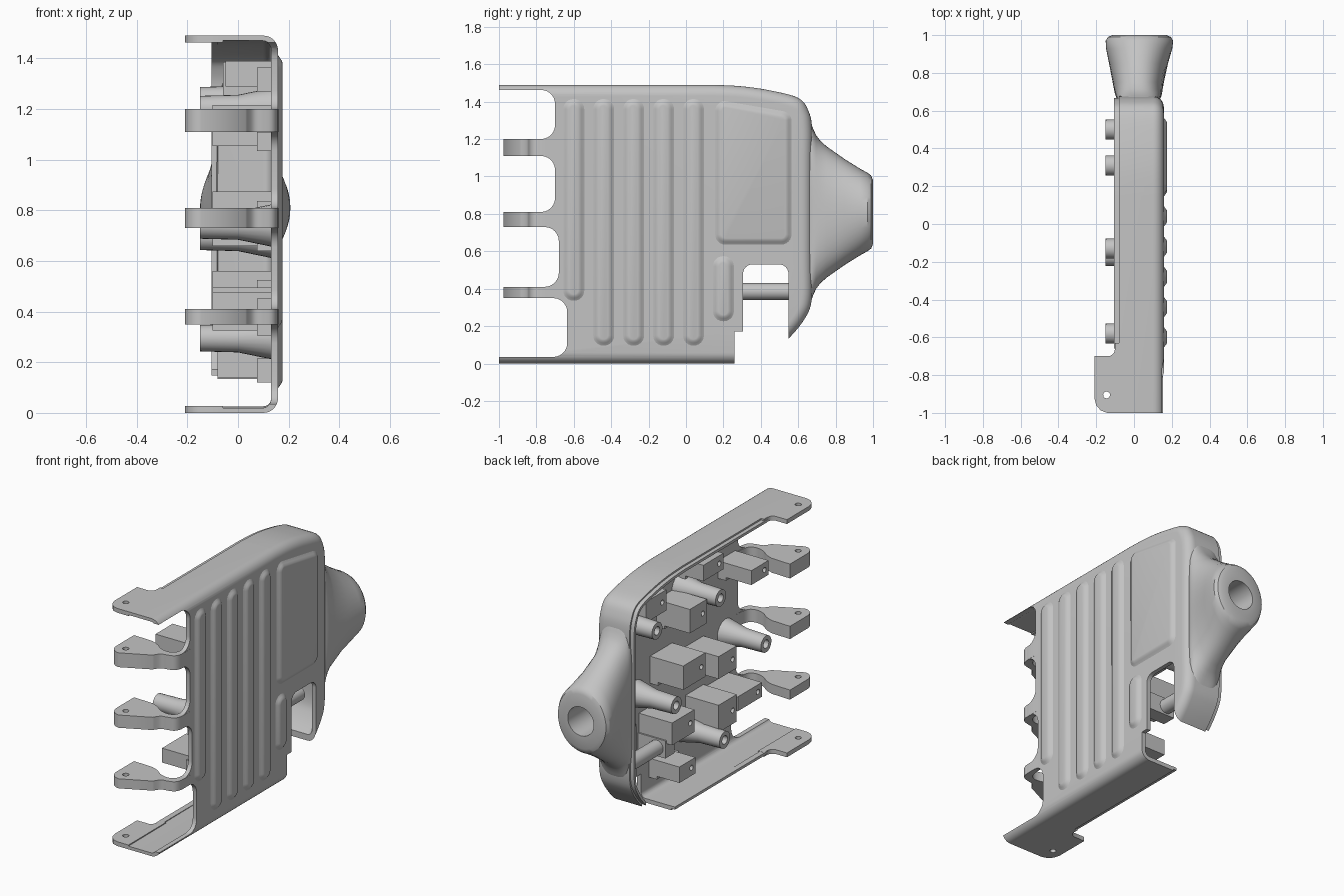
import bpy, bmesh, math
from mathutils import Vector

if "Cube" in bpy.data.objects:
    bpy.data.objects.remove(bpy.data.objects["Cube"], do_unlink=True)

grey = bpy.data.materials.new("light_grey")
grey.use_nodes = True
COLOUR = (0.55, 0.55, 0.55, 1)
grey.diffuse_color = COLOUR
grey.node_tree.nodes["Principled BSDF"].inputs["Base Color"].default_value = COLOUR


def activate(ob):
    bpy.ops.object.select_all(action='DESELECT')
    ob.select_set(True)
    bpy.context.view_layer.objects.active = ob


def smooth(ob):
    activate(ob)
    bpy.ops.object.shade_smooth_by_angle(angle=math.radians(32))


def loft(name, rings, caps=(True, True), closed=False):
    """Skin a list of equal closed rings."""
    bm = bmesh.new()
    rows = [[bm.verts.new(p) for p in ring] for ring in rings]
    n = len(rows[0])
    for a, b in zip(rows, rows[1:] + (rows[:1] if closed else [])):
        for i in range(n):
            j = (i + 1) % n
            bm.faces.new((a[i], a[j], b[j], b[i]))
    if caps[0]:
        bm.faces.new(rows[0][::-1])
    if caps[1]:
        bm.faces.new(rows[-1])
    bmesh.ops.recalc_face_normals(bm, faces=bm.faces)
    me = bpy.data.meshes.new(name)
    bm.to_mesh(me)
    bm.free()
    ob = bpy.data.objects.new(name, me)
    me.materials.append(grey)
    bpy.context.collection.objects.link(ob)
    return ob


def spline(pts, n=5):
    """Catmull-Rom curve through the points."""
    p = [Vector(q) for q in [pts[0]] + pts + [pts[-1]]]
    out = []
    for a, b, c, d in zip(p, p[1:], p[2:], p[3:]):
        for k in range(n):
            t = k / n
            out.append(0.5 * (2 * b + (c - a) * t + (2 * a - 5 * b + 4 * c - d) * t * t
                              + (3 * b - a - 3 * c + d) * t ** 3))
    return [tuple(q) for q in out + [p[-1]]]


def inset(outline, d):
    """Offset a counter-clockwise outline inwards."""
    pts = [Vector(p) for p in outline]
    out = []
    for i, p in enumerate(pts):
        e1 = (p - pts[i - 1]).normalized()
        e2 = (pts[(i + 1) % len(pts)] - p).normalized()
        n1, n2 = Vector((-e1.y, e1.x)), Vector((-e2.y, e2.x))
        m = (n1 + n2).normalized()
        out.append(p + m * d / max(0.4, m.dot(n1)))
    return out


def rounded(y0, z0, y1, z1, r, n=6):
    out = []
    for k, (cy, cz) in enumerate(((y1 - r, z0 + r), (y1 - r, z1 - r),
                                  (y0 + r, z1 - r), (y0 + r, z0 + r))):
        for i in range(n + 1):
            t = math.pi / 2 * (k - 1 + i / n)
            out.append((cy + r * math.cos(t), cz + r * math.sin(t)))
    return out


def side_rings(outline, steps):
    """Rings in the side plane, from (x, inset) steps."""
    return [[(x, p[0], p[1]) for p in inset(outline, d)] for x, d in steps]


def slab(name, outline, z0, z1):
    return loft(name, [[(x, y, z) for x, y in outline] for z in (z0, z1)])


def box(name, x0, x1, y0, y1, z0, z1):
    return slab(name, [(x0, y0), (x1, y0), (x1, y1), (x0, y1)], z0, z1)


def tube(name, axis, centre, steps, n=24):
    """Round part along an axis from (position, radius) steps."""
    rings = []
    for s, r in steps:
        ring = []
        for i in range(n):
            a = centre[0] + r * math.cos(2 * math.pi * i / n)
            b = centre[1] + r * math.sin(2 * math.pi * i / n)
            ring.append({"x": (s, a, b), "y": (a, s, b), "z": (a, b, s)}[axis])
        rings.append(ring)
    return loft(name, rings)


def cut(ob, cutter):
    cutter.hide_render = True
    m = ob.modifiers.new("cut", 'BOOLEAN')
    m.operation, m.solver, m.object = 'DIFFERENCE', 'EXACT', cutter
    activate(ob)
    bpy.ops.object.modifier_apply(modifier="cut")
    bpy.data.objects.remove(cutter, do_unlink=True)


# Body shell: side wall with rounded edge and rim
outline = [(-1.2, 0), (0.36, 0)] + spline(
    [(0.43, 0.03), (0.55, 0.135), (0.635, 0.24), (0.672, 0.34), (0.675, 0.55), (0.675, 1.05),
     (0.675, 1.25), (0.655, 1.35), (0.6, 1.42), (0.45, 1.46), (0.3, 1.482), (0.15, 1.49)]) + [(-1.2, 1.49)]
R, WALL = 0.058, 0.158
arc = [(WALL - R + R * math.sin(t), R - R * math.cos(t))
       for t in (math.pi / 2 * i / 7 for i in range(8))]
body = loft("body_shell", side_rings(outline, [(-0.08, 0)] + arc), (False, True))
m = body.modifiers.new("thickness", 'SOLIDIFY')
m.thickness, m.offset = 0.027, -1
activate(body)
bpy.ops.object.modifier_apply(modifier="thickness")

# Thin lip standing on the rim
lip = loft("rim_lip", side_rings(outline, [(-0.07, 0.01), (-0.105, 0.01), (-0.105, 0.0265), (-0.07, 0.0265)]),
           (False, False), True)

# Front openings and lower notch
for z0, z1, y1 in ((0.035, 0.35, -0.635), (0.41, 0.73, -0.68), (0.81, 1.11, -0.7), (1.2, 1.463, -0.7)):
    cut(body, loft("opening_cutter", side_rings(rounded(-1.4, z0, y1, z1, 0.075), [(-0.4, 0), (0.4, 0)])))
cut(body, box("front_cutter", -0.4, 0.4, -1.4, -0.79, 0.035, 1.463))
for ob, front in ((body, -1.0), (lip, -0.66)):
    cut(ob, box("end_cutter", -0.4, 0.4, -1.4, front, -0.2, 1.7))
    cut(ob, loft("notch_cutter", side_rings(rounded(0.305, -0.4, 0.548, 0.53, 0.05), [(-0.4, 0), (0.4, 0)])))
    cut(ob, box("step_cutter", -0.4, 0.4, 0.26, 0.4, -0.2, 0.17))
    smooth(ob)

# Flared rear nozzle with a round bore
NOZZLE = [(0.64, 0.54, -0.08, 0.125, 5), (0.665, 0.485, -0.092, 0.14, 4.2), (0.68, 0.445, -0.098, 0.146, 3.7),
          (0.695, 0.412, -0.102, 0.149, 3.2), (0.715, 0.385, -0.106, 0.152, 2.8), (0.75, 0.352, -0.113, 0.158, 2.4),
          (0.85, 0.282, -0.132, 0.18, 2.1), (0.93, 0.232, -0.148, 0.203, 2), (0.97, 0.21, -0.15, 0.207, 2),
          (0.99, 0.195, -0.138, 0.195, 2), (1.0, 0.17, -0.115, 0.172, 2), (1.0, 0.09, -0.06, 0.12, 2),
          (0.66, 0.09, -0.06, 0.12, 2)]


def superellipse(y, hz, xa, xb, e, n=48):
    ring = []
    for i in range(n):
        c, s = math.cos(2 * math.pi * i / n), math.sin(2 * math.pi * i / n)
        f = (abs(c) ** e + abs(s) ** e) ** (-1 / e)
        ring.append(((xa + xb) / 2 + (xb - xa) / 2 * c * f, y, 0.81 + hz * s * f))
    return ring


smooth(loft("rear_nozzle", [superellipse(*s) for s in NOZZLE], (False, False)))

# Softly raised ribs and panel on the outer wall
RAISE = [(WALL - 0.002, -0.018), (WALL + 0.002, -0.01), (WALL + 0.009, 0.0),
         (WALL + 0.016, 0.01), (WALL + 0.018, 0.02)]
ribs = [(-0.6, 0.35, 1.4), (0.2, 0.24, 0.56)] + [(-0.44 + 0.16 * i, 0.11, 1.4) for i in range(4)]
for y, z0, z1 in ribs:
    smooth(loft("wall_rib", side_rings(rounded(y - 0.042, z0, y + 0.042, z1, 0.04), RAISE)))
panel = [(y, z - max(0, z - 1.2) * max(0, y - 0.2) * 0.9)
         for y, z in rounded(0.17, 0.65, 0.55, 1.39, 0.04)]
smooth(loft("wall_panel", side_rings(panel, RAISE)))

# Hooked front arms with a broad square-backed end
HOLE = (-0.145, -0.905)
tip = [(HOLE[0] + 0.065 * math.cos(t), HOLE[1] - 0.07 * math.sin(t))
       for t in (math.pi * (0.5 + i / 16) for i in range(9))]
arm = (spline([(0.158, -0.68), (0.158, -0.78), (0.14, -0.825), (0.1, -0.84), (0.06, -0.85), (0.03, -0.89)], 4)
       + tip + [(-0.21, -0.73)]
       + spline([(-0.08, -0.735), (-0.03, -0.755), (0.02, -0.79), (0.08, -0.8), (0.12, -0.77), (0.131, -0.68)], 4))
for z0, z1 in ((0.35, 0.41), (0.73, 0.81), (1.11, 1.2)):
    ob = slab("front_arm", arm, z0, z1)
    cut(ob, tube("hole_cutter", "z", HOLE, [(z0 - 0.1, 0.018), (z1 + 0.1, 0.018)]))
    smooth(ob)

# Top and bottom mounting tabs
tab = ([(-0.06, -1.0), (-0.06, -0.63), (-0.1, -0.63)]
       + spline([(-0.1, -0.66), (-0.108, -0.685), (-0.13, -0.7)], 4)
       + [(-0.21, -0.7), (-0.21, -0.92), (-0.2, -0.96), (-0.175, -0.988), (-0.14, -1.0)])
for z0, z1 in ((0, 0.027), (1.463, 1.49)):
    ob = slab("mounting_tab", tab, z0, z1)
    cut(ob, tube("hole_cutter", "z", HOLE, [(z0 - 0.1, 0.018), (z1 + 0.1, 0.018)]))
    smooth(ob)

# Screw posts with flared feet and blind holes
for y, z in ((0.5, 1.235), (-0.13, 1.2), (-0.58, 0.74), (0.31, 0.695), (-0.17, 0.295)):
    smooth(tube("screw_post", "x", (y, z), [(0.14, 0.085), (0.0, 0.056), (-0.15, 0.052), (-0.15, 0.026), (0.0, 0.026)]))

# Inner blocks with pilot holes and low side steps
for y, z, w, h, x in ((0.38, 1.32, 0.2, 0.13, -0.06), (0.02, 1.13, 0.17, 0.15, -0.1), (-0.59, 1.17, 0.17, 0.09, -0.1),
                      (-0.27, 0.73, 0.18, 0.14, -0.1), (0.06, 0.8, 0.22, 0.15, -0.1), (-0.27, 0.41, 0.18, 0.17, -0.1),
                      (-0.49, 0.43, 0.24, 0.09, -0.1), (0.17, 0.49, 0.22, 0.14, -0.1), (0.1, 0.19, 0.16, 0.1, -0.08),
                      (-0.2, 1.34, 0.2, 0.1, -0.05)):
    ob = box("inner_block", x, 0.14, y - w / 2, y + w / 2, z - h / 2, z + h / 2)
    cut(ob, tube("pilot_cutter", "x", (y - w / 2 + 0.04, z), [(x - 0.05, 0.016), (x + 0.06, 0.016)], 12))
    box("block_step", 0.075, 0.14, max(-0.62, y - w / 2 - 0.06), y + w / 2, z - h / 2 - 0.02, z + h / 4)

# Crossbar behind the notch
smooth(tube("cross_bar", "y", (0.0, 0.385), [(0.27, 0.045), (0.6, 0.045)]))
box("bar_bracket", -0.06, 0.14, 0.2, 0.29, 0.33, 0.44)
